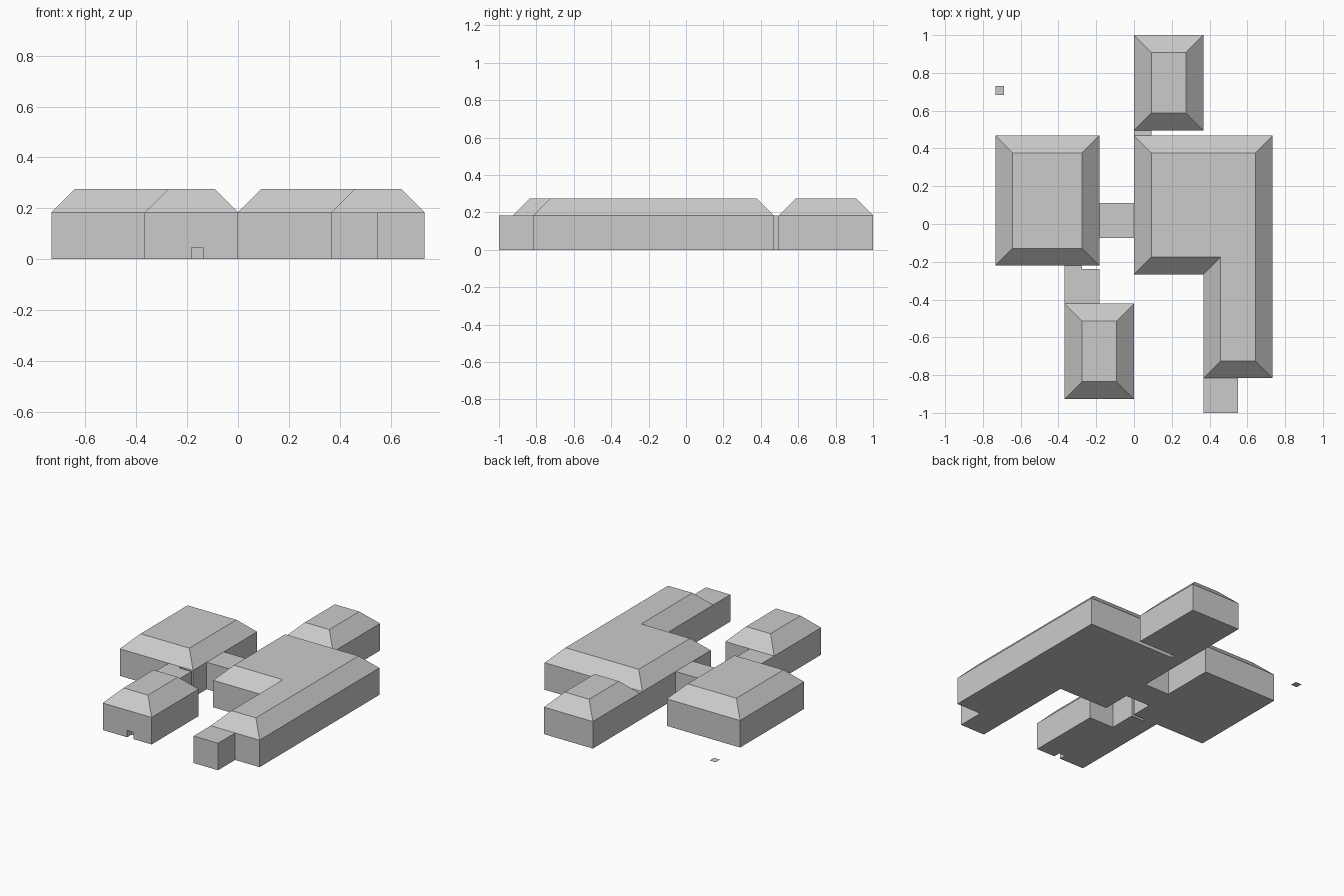
import bpy
import bmesh
from mathutils import Vector

if "Cube" in bpy.data.objects:
    bpy.data.objects.remove(bpy.data.objects["Cube"], do_unlink=True)

U = 2 / 21.8          # building module
WALL, ROOF = 2, 3     # eaves and roof-top heights in modules

grey = bpy.data.materials.new("plain_grey")
grey.use_nodes = True
grey.diffuse_color = (0.6, 0.6, 0.6, 1)
bsdf = next(n for n in grey.node_tree.nodes if n.type == 'BSDF_PRINCIPLED')
bsdf.inputs["Base Color"].default_value = (0.6, 0.6, 0.6, 1)


def rect(x0, y0, x1, y1):
    return [(x0, y0), (x1, y0), (x1, y1), (x0, y1)]


def inset(outline, d):
    """Move every edge of a right-angled counter-clockwise outline inward."""
    pts = [Vector(p) for p in outline]
    result = []
    for i, p in enumerate(pts):
        before = (p - pts[i - 1]).normalized()
        after = (pts[(i + 1) % len(pts)] - p).normalized()
        result.append(p + d * (before.orthogonal() + after.orthogonal()))
    return result


def build(name, rings):
    """Stack outlines at given heights, bridge them and cap both ends."""
    bm = bmesh.new()
    loops = [[bm.verts.new((x * U, y * U - 1, z * U)) for x, y in ring]
             for ring, z in rings]
    bm.faces.new(loops[0])
    for low, high in zip(loops, loops[1:]):
        for i in range(len(low)):
            j = (i + 1) % len(low)
            bm.faces.new((low[i], low[j], high[j], high[i]))
    if len(loops) > 1:
        bm.faces.new(loops[-1])
        bmesh.ops.recalc_face_normals(bm, faces=bm.faces)
    mesh = bpy.data.meshes.new(name)
    bm.to_mesh(mesh)
    bm.free()
    mesh.materials.append(grey)
    obj = bpy.data.objects.new(name, mesh)
    bpy.context.scene.collection.objects.link(obj)
    return obj


def block(name, outline, height=WALL):
    return build(name, [(outline, 0), (outline, height)])


def house(name, outline):
    return build(name, [(outline, 0), (outline, WALL),
                        (inset(outline, ROOF - WALL), ROOF)])


# Buildings with sloped, flat-topped roofs
house("main_house", [(0, 8), (4, 8), (4, 2), (8, 2), (8, 16), (0, 16)])
house("side_house", rect(-8, 8.5, -2, 16))
house("back_house", rect(0, 16.3, 4, 21.8))
front_house = house("front_house", rect(-4, 0.8, 0, 6.3))

# Flat-roofed porch and passages
block("porch", rect(4, 0, 6, 2))
block("middle_passage", rect(-2, 10.1, 0, 12.1))
block("back_passage", rect(0, 16, 1, 16.3))
block("front_passage", [(-4, 6.3), (-2, 6.3), (-2, 8.3), (-3, 8.3),
                        (-3, 8.5), (-4, 8.5)])

# Small loose ground tile
build("ground_tile", [(rect(-8, 18.35, -7.5, 18.85), 0)])

# Little doorway cut into the front house
cutter = build("doorway_cutter", [(rect(-2, 0.3, -1.5, 1.3), -0.5),
                                  (rect(-2, 0.3, -1.5, 1.3), 0.5)])
cutter.hide_render = True
cut = front_house.modifiers.new("doorway", 'BOOLEAN')
cut.operation = 'DIFFERENCE'
cut.solver = 'EXACT'
cut.object = cutter
graph = bpy.context.evaluated_depsgraph_get()
cut_mesh = bpy.data.meshes.new_from_object(front_house.evaluated_get(graph))
front_house.modifiers.clear()
front_house.data = cut_mesh
bpy.data.objects.remove(cutter, do_unlink=True)
